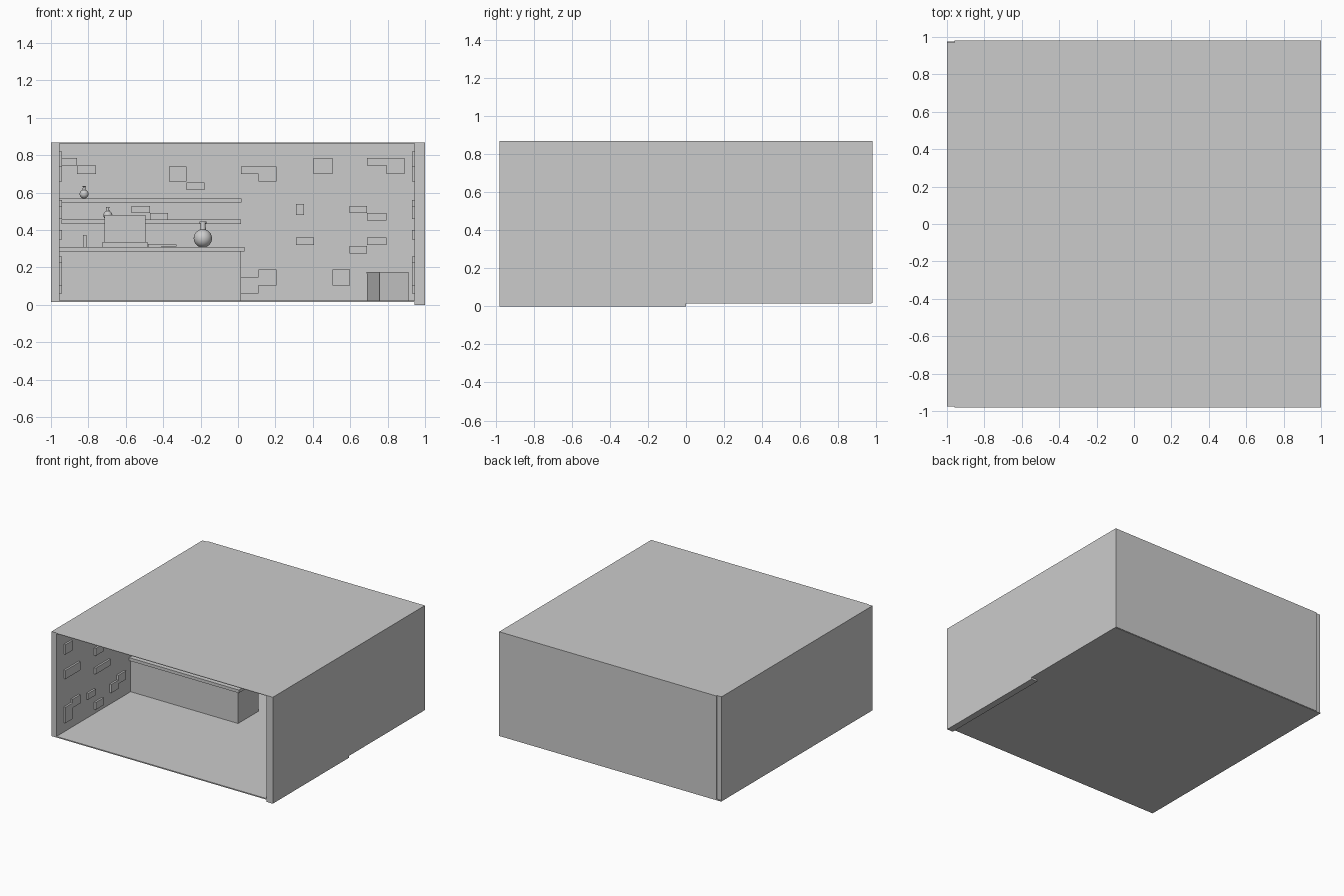
import bpy, math

cube = bpy.data.objects.get("Cube")
if cube:
    bpy.data.objects.remove(cube)

GREY = (0.6, 0.6, 0.6, 1)
stone = bpy.data.materials.new("plain_grey")
stone.use_nodes = True
stone.diffuse_color = GREY
stone.node_tree.nodes["Principled BSDF"].inputs["Base Color"].default_value = GREY


def make(name, verts, faces):
    mesh = bpy.data.meshes.new(name)
    mesh.from_pydata(verts, [], faces)
    mesh.materials.append(stone)
    obj = bpy.data.objects.new(name, mesh)
    bpy.context.collection.objects.link(obj)
    return obj


def box(name, x, y, z, turn=0):
    """Box from (low, high) ranges, turned about its own centre."""
    cx, cy = sum(x) / 2, sum(y) / 2
    verts = [(a - cx, b - cy, c) for a in x for b in y for c in z]
    faces = [(0, 1, 3, 2), (4, 6, 7, 5), (0, 4, 5, 1), (2, 3, 7, 6), (0, 2, 6, 4), (1, 5, 7, 3)]
    obj = make(name, verts, faces)
    obj.location = (cx, cy, 0)
    obj.rotation_euler.z = turn
    return obj


def lathe(name, profile, place, scale=1, sides=24):
    """Turn a (radius, height) profile about a vertical axis."""
    verts, faces = [], []
    for r, h in profile:
        for i in range(sides):
            a = math.tau * i / sides
            verts.append((r * math.cos(a), r * math.sin(a), h))
    for k in range(len(profile) - 1):
        for i in range(sides):
            j = (i + 1) % sides
            faces.append((k * sides + i, k * sides + j, (k + 1) * sides + j, (k + 1) * sides + i))
    faces.append(tuple(reversed(range(sides))))
    faces.append(tuple(range(len(verts) - sides, len(verts))))
    obj = make(name, verts, faces)
    obj.location = place
    obj.scale = (scale,) * 3
    bpy.ops.object.select_all(action="DESELECT")
    obj.select_set(True)
    bpy.context.view_layer.objects.active = obj
    bpy.ops.object.shade_smooth_by_angle(angle=math.radians(40))
    return obj


# Room shell, open at the front
TOP = 0.868
INNER = 0.945
BACK = 0.94
box("floor", (-1, 1), (-0.975, 0.975), (0.015, 0.024))
box("roof", (-0.96, 1), (-0.98, 0.98), (TOP - 0.004, TOP))
box("left_side_wall", (-1, -0.955), (-0.975, 0.97), (0.018, TOP))
box("right_side_wall", (INNER, 1), (-0.98, 0.98), (0.018, TOP))
box("right_wall_footing", (INNER, 1), (-0.98, 0), (0, 0.02))
box("back_wall", (-0.96, 1), (BACK, 0.98), (0.018, TOP))

# Raised bricks on the back wall: left, right, bottom, top
back_bricks = [
    (-.95, -.86, .745, .785), (-.86, -.76, .70, .745),
    (-.37, -.275, .66, .74), (-.275, -.18, .615, .655),
    (.015, .205, .70, .74), (.11, .205, .66, .70),
    (.405, .505, .70, .785), (.69, .89, .745, .785), (.795, .89, .70, .745),
    (.595, .69, .49, .53), (.69, .795, .45, .49),
    (.31, .405, .32, .36), (.69, .795, .32, .36), (.595, .69, .275, .315),
    (.505, .60, .105, .19), (.11, .205, .105, .19), (.015, .11, .06, .15),
    (-.57, -.47, .49, .53), (-.47, -.375, .45, .49),
]
for a, b, low, high in back_bricks:
    box("back_brick", (a, b), (BACK - 0.015, BACK + 0.01), (low, high))

# Raised bricks on both side walls, same layout front and rear
side_bricks = [
    (-.88, -.79, .10, .23), (-.79, -.69, .19, .26), (-.59, -.49, .18, .23),
    (-.49, -.39, .06, .12), (-.29, -.20, .12, .19), (-.20, -.10, .16, .23),
    (-.49, -.30, .35, .40), (-.88, -.69, .46, .53),
    (-.49, -.39, .50, .56), (-.88, -.79, .66, .74), (-.29, -.10, .70, .82),
]
for a, b, low, high in side_bricks:
    for shift in (0, 0.96):
        y = (a + shift, b + shift)
        box("left_brick", (-0.96, -0.94), y, (low, high))
        box("right_brick", (INNER - 0.015, INNER + 0.01), y, (low, high))

# Bar counter and wall shelves
box("counter_body", (-0.955, 0.015), (-0.02, 0.24), (0.02, 0.285))
box("counter_top", (-0.955, 0.035), (-0.04, 0.26), (0.285, 0.31))
box("lower_shelf", (-0.945, 0.015), (0.79, BACK), (0.433, 0.457))
box("upper_shelf", (-0.955, 0.02), (0.79, BACK), (0.547, 0.57))

# Chest, upright block and knife on the counter
box("chest_base", (-0.725, -0.485), (0.0, 0.2), (0.31, 0.335))
box("chest_body", (-0.715, -0.495), (0.01, 0.19), (0.335, 0.48))
box("upright_block", (-0.83, -0.81), (0.08, 0.14), (0.31, 0.375))
box("knife_handle", (-0.48, -0.41), (0.09, 0.11), (0.31, 0.325))
box("knife_blade", (-0.41, -0.33), (0.085, 0.115), (0.312, 0.322))

# Round flasks
flask = [(0.48 * math.sin(math.radians(a)), 0.45 - 0.48 * math.cos(math.radians(a)))
         for a in range(20, 161, 10)]
flask += [(0.13, 1.22), (0.18, 1.24), (0.18, 1.32), (0.1, 1.32)]
lathe("counter_flask", flask, (-0.188, 0.1, 0.31), 0.102)
lathe("upper_shelf_flask", flask, (-0.823, 0.86, 0.57), 0.05)
lathe("lower_shelf_flask", flask, (-0.696, 0.86, 0.457), 0.05)

# Small wall switch
for low in (0.48, 0.511):
    box("wall_switch", (0.31, 0.352), (BACK - 0.02, BACK), (low, low + 0.029))

# Turned crate in the corner
box("crate", (0.72, 0.88), (0.615, 0.865), (0.017, 0.172), math.radians(16))
box("crate_lid", (0.719, 0.881), (0.614, 0.866), (0.168, 0.177), math.radians(16))
